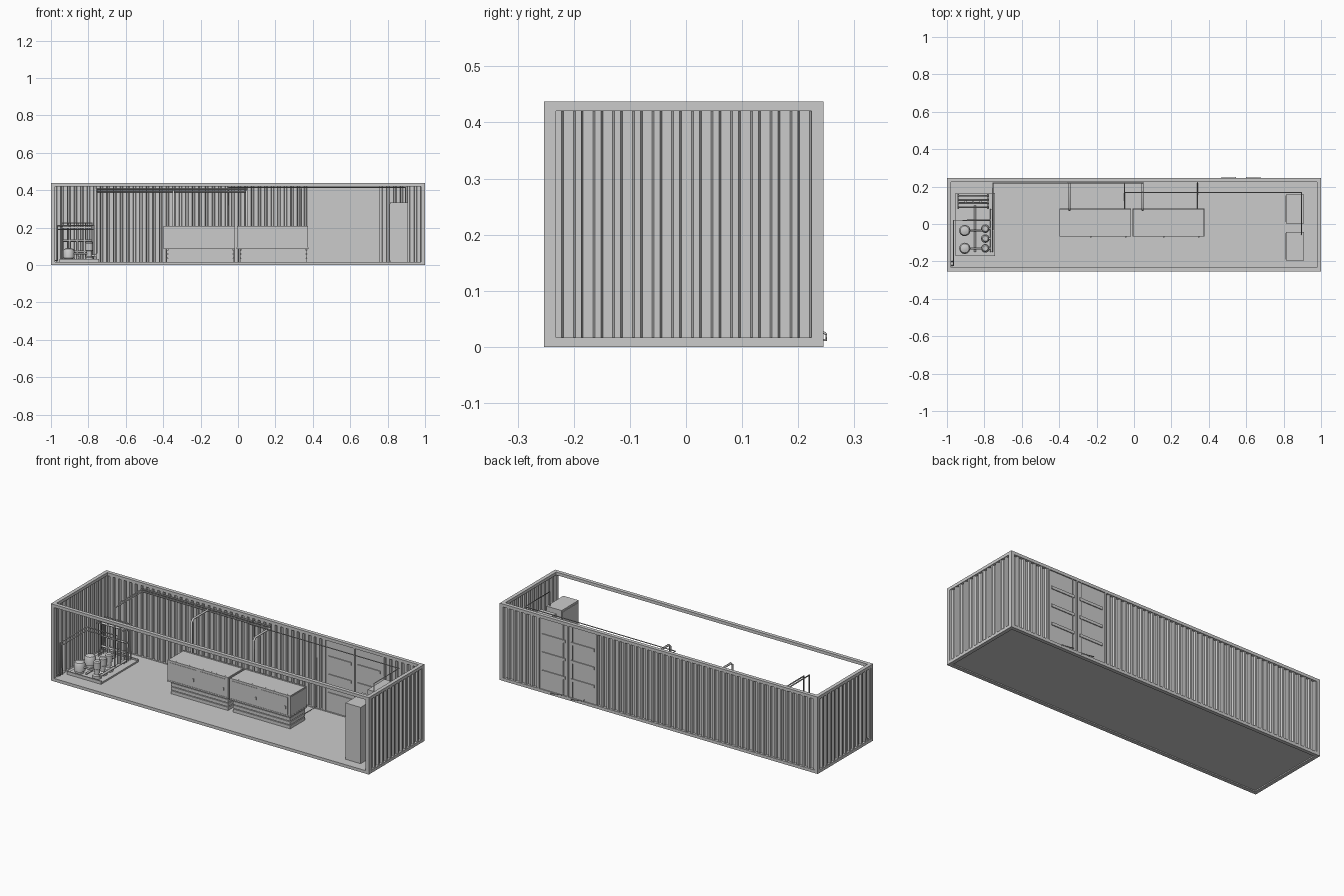
import bpy, bmesh, math
from mathutils import Vector

if "Cube" in bpy.data.objects:
    bpy.data.objects.remove(bpy.data.objects["Cube"])


def add_mesh(name, bm):
    bmesh.ops.recalc_face_normals(bm, faces=bm.faces)
    me = bpy.data.meshes.new(name)
    bm.to_mesh(me)
    bm.free()
    ob = bpy.data.objects.new(name, me)
    bpy.context.collection.objects.link(ob)
    return ob


def box(name, x0, x1, y0, y1, z0, z1):
    bm = bmesh.new()
    bmesh.ops.create_cube(bm, size=1)
    for v in bm.verts:
        v.co = Vector(((x0 + x1) / 2 + v.co.x * (x1 - x0),
                       (y0 + y1) / 2 + v.co.y * (y1 - y0),
                       (z0 + z1) / 2 + v.co.z * (z1 - z0)))
    return add_mesh(name, bm)


def turned(name, x, y, profile, seg=20):
    """Lathe a (radius, z) profile about a vertical axis."""
    bm = bmesh.new()
    vs = [bm.verts.new((r, 0, z)) for r, z in profile]
    es = [bm.edges.new(p) for p in zip(vs, vs[1:])]
    bmesh.ops.spin(bm, geom=vs + es, cent=(0, 0, 0), axis=(0, 0, 1),
                   angle=math.tau, steps=seg)
    bmesh.ops.remove_doubles(bm, verts=bm.verts, dist=1e-5)
    bmesh.ops.translate(bm, verts=bm.verts, vec=(x, y, 0))
    ob = add_mesh(name, bm)
    for p in ob.data.polygons:
        p.use_smooth = True
    ob.data.set_sharp_from_angle(angle=math.radians(35))
    return ob


def pipe(name, pts, r=0.004):
    cu = bpy.data.curves.new(name, 'CURVE')
    cu.dimensions = '3D'
    cu.bevel_depth = r
    cu.bevel_resolution = 2
    cu.use_fill_caps = True
    sp = cu.splines.new('POLY')
    sp.points.add(len(pts) - 1)
    for p, q in zip(sp.points, pts):
        p.co = (*q, 1)
    ob = bpy.data.objects.new(name, cu)
    bpy.context.collection.objects.link(ob)
    return ob


def corrugated(name, u0, u1, place, n):
    """Trapezoidal sheet from u0 to u1; place(u, depth) gives x, y."""
    pitch = (u1 - u0) / n
    prof = []
    for i in range(n):
        for f, d in ((0, 0), (.28, 0), (.38, 1), (.9, 1)):
            prof.append((u0 + (i + f) * pitch, d * 0.011))
    prof.append((u1, 0))
    bm = bmesh.new()
    cols = [[bm.verts.new((*place(u, d), z)) for z in (0.014, 0.424)] for u, d in prof]
    for a, b in zip(cols, cols[1:]):
        bm.faces.new((a[0], b[0], b[1], a[1]))
    ob = add_mesh(name, bm)
    mod = ob.modifiers.new("thickness", 'SOLIDIFY')
    mod.thickness = 0.0015
    mod.offset = 0
    return ob


# Container frame and floor
YF, YB, H, W, T = -0.253, 0.245, 0.437, 0.021, 0.017
for tag, y in (("front", YF), ("back", YB - W)):
    for lvl, z in (("bottom", 0), ("top", H - T)):
        box(f"{tag}_{lvl}_rail", -1, 1, y, y + W, z, z + T)
    for side, x in (("left", -1), ("right", 1 - W)):
        box(f"{tag}_{side}_post", x, x + W, y, y + W, T, H - T)
for side, x in (("left", -1), ("right", 1 - W)):
    for lvl, z in (("bottom", 0), ("top", H - T)):
        box(f"{side}_{lvl}_rail", x, x + W, YF + W, YB - W, z, z + T)
box("floor", -1 + W, 1 - W, YF + W, YB - W, 0.006, 0.015)

# Corrugated walls
corrugated("left_wall", YF + W, YB - W, lambda u, d: (-0.996 + d, u), 13)
corrugated("right_wall", YF + W, YB - W, lambda u, d: (0.996 - d, u), 13)
corrugated("back_wall_long", -0.98, 0.39, lambda u, d: (u, 0.241 - d), 39)
corrugated("back_wall_short", 0.76, 0.98, lambda u, d: (u, 0.241 - d), 6)

# Double door with cross bars, lock rods and handles
for i, x in enumerate((0.388, 0.572, 0.756)):
    box(f"door_post_{i}", x - 0.004, x + 0.004, 0.226, 0.245, T, H - T)
for i, (a, b) in enumerate(((0.392, 0.569), (0.575, 0.752))):
    box(f"door_leaf_{i}", a, b, 0.231, 0.239, T, H - T)
    for j, z in enumerate((0.118, 0.222, 0.325)):
        box(f"door_bar_{i}_{j}", a + 0.016, b - 0.016, 0.226, 0.244, z - 0.008, z + 0.008)
    c = 0.545 if i == 0 else 0.6
    pipe(f"door_lock_rod_{i}", [(c, 0.242, 0.02), (c, 0.242, 0.42)], 0.0022)
    h0, h1 = (0.47, 0.545) if i == 0 else (0.6, 0.675)
    pipe(f"door_handle_{i}", [(h0, 0.243, 0.028), (h0, 0.25, 0.022), (h1, 0.25, 0.012),
                              (h1, 0.243, 0.012)], 0.002)

# Two enclosed machine units on slatted bases
for i, x0 in enumerate((-0.397, -0.006)):
    x1 = x0 + 0.381
    n = f"unit_{i}"
    y0, y1 = -0.066, 0.081
    box(n + "_body", x0, x1, y0, y1, 0.094, 0.2)
    box(n + "_lid", x0 + 0.002, x1 - 0.002, y0 + 0.012, y1 - 0.012, 0.2, 0.207)
    for tag, y in (("front", y0), ("back", y1 - 0.01)):
        box(f"{n}_{tag}_lid_edge", x0, x1, y, y + 0.01, 0.2, 0.208)
    box(n + "_lip", x0 - 0.001, x1 + 0.001, y0 - 0.002, y1 + 0.002, 0.086, 0.094)
    box(n + "_base_core", x0 + 0.022, x1 - 0.012, y0 + 0.016, y1 - 0.016, 0.015, 0.086)
    for j in range(3):
        z = 0.016 + j * 0.022
        box(f"{n}_slat_{j}", x0 + 0.016, x1 - 0.006, y0 + 0.008, y1 - 0.008, z, z + 0.018)
    for j, f in enumerate((0.04, 0.53)):
        a = x0 + f * 0.381
        b = a + 0.43 * 0.381
        box(f"{n}_door_{j}", a, b, y0 - 0.002, y0, 0.1, 0.196)
        box(f"{n}_latch_{j}", b - 0.018, b - 0.01, y0 - 0.006, y0 - 0.002, 0.13, 0.145)
        box(f"{n}_rear_door_{j}", a, b, y1, y1 + 0.002, 0.1, 0.196)
    # ducts from the wall to the unit
    dx = x0 + 0.052
    pipe(n + "_supply", [(dx, 0.222, 0.395), (dx, 0.09, 0.395), (dx, 0.075, 0.38),
                         (dx, 0.075, 0.205)], 0.006)
    px = x0 + 0.346
    pipe(n + "_cable", [(px, 0.222, 0.41), (px, 0.222, 0.03), (px, 0.075, 0.03)], 0.0025)

# Control cabinets at the right end
for i, (a, b) in enumerate(((-0.195, -0.042), (0.004, 0.158))):
    box(f"control_cabinet_{i}", 0.812, 0.908, a, b, 0.015, 0.335)
    box(f"control_cabinet_door_{i}", 0.809, 0.812, a + 0.006, b - 0.006, 0.025, 0.325)

# Overhead pipes and cable line
for i, z in enumerate((0.392, 0.405)):
    pipe(f"wall_pipe_{i}", [(-0.755, -0.03 + 0.05 * i, 0.06), (-0.755, -0.03 + 0.05 * i, z),
                            (-0.755, 0.22, z), (0.05, 0.22, z)], 0.004)
pipe("cabinet_cable", [(-0.05, 0.222, 0.415), (-0.05, 0.168, 0.415), (0.895, 0.168, 0.415),
                       (0.895, -0.055, 0.415), (0.895, -0.055, 0.335)], 0.003)
pipe("rear_cabinet_cable", [(0.895, 0.09, 0.415), (0.895, 0.09, 0.335)], 0.003)

# Pump skid
box("skid_plate", -0.955, -0.742, -0.17, 0.165, 0.015, 0.024)
for i, y in enumerate((-0.17, 0.157)):
    box(f"skid_edge_{i}", -0.955, -0.742, y, y + 0.008, 0.024, 0.032)
for i, y in enumerate((-0.035, -0.13)):
    turned(f"large_tank_{i}", -0.905, y, [(0, 0.024), (0.022, 0.024), (0.022, 0.034), (0.03, 0.038),
                                          (0.03, 0.075), (0.024, 0.085), (0.01, 0.09), (0, 0.09)])
    pipe(f"tank_link_{i}", [(-0.905, y, 0.06), (-0.79, y, 0.06)], 0.005)
for i, y in enumerate((-0.025, -0.078, -0.13)):
    turned(f"pump_{i}", -0.795, y, [(0, 0.024), (0.023, 0.024), (0.023, 0.04), (0.014, 0.045),
                                    (0.014, 0.075), (0.02, 0.078), (0.02, 0.115), (0.014, 0.122),
                                    (0, 0.122)])
    pipe(f"pump_outlet_{i}", [(-0.795, y, 0.05), (-0.76, y, 0.05)], 0.006)
pipe("pump_manifold", [(-0.762, -0.15, 0.05), (-0.762, 0.08, 0.05)], 0.007)
pipe("tank_manifold", [(-0.85, -0.15, 0.04), (-0.85, 0.1, 0.04)], 0.006)

# Stacked pipe coil at the back of the skid
for i, y in enumerate((0.09, 0.11, 0.13, 0.15)):
    pipe(f"coil_post_{i}", [(-0.94, y, 0.024), (-0.94, y, 0.225), (-0.78, y, 0.225),
                            (-0.78, y, 0.024)], 0.004)
for i, z in enumerate((0.07, 0.13, 0.2)):
    pipe(f"coil_tube_{i}", [(-0.94, 0.12, z), (-0.78, 0.12, z)], 0.006)
for i, x in enumerate((-0.9, -0.86, -0.82)):
    pipe(f"coil_riser_{i}", [(x, 0.12, 0.024), (x, 0.12, 0.225)], 0.006)
for i, x in enumerate((-0.94, -0.78)):
    box(f"coil_bracket_{i}", x - 0.005, x + 0.005, 0.08, 0.16, 0.21, 0.218)

# Inlet pipes through the left wall, with flanges
for i, y in enumerate((-0.2, -0.222)):
    pipe(f"inlet_{i}", [(-0.999, y, 0.025), (-0.965, y, 0.025), (-0.965, y, 0.19 + 0.02 * i),
                        (-0.965, 0.02, 0.19 + 0.02 * i), (-0.77, 0.02, 0.19 + 0.02 * i),
                        (-0.77, 0.02, 0.05)], 0.0035)
    pipe(f"inlet_flange_{i}", [(-0.999, y, 0.025), (-0.993, y, 0.025)], 0.009)
